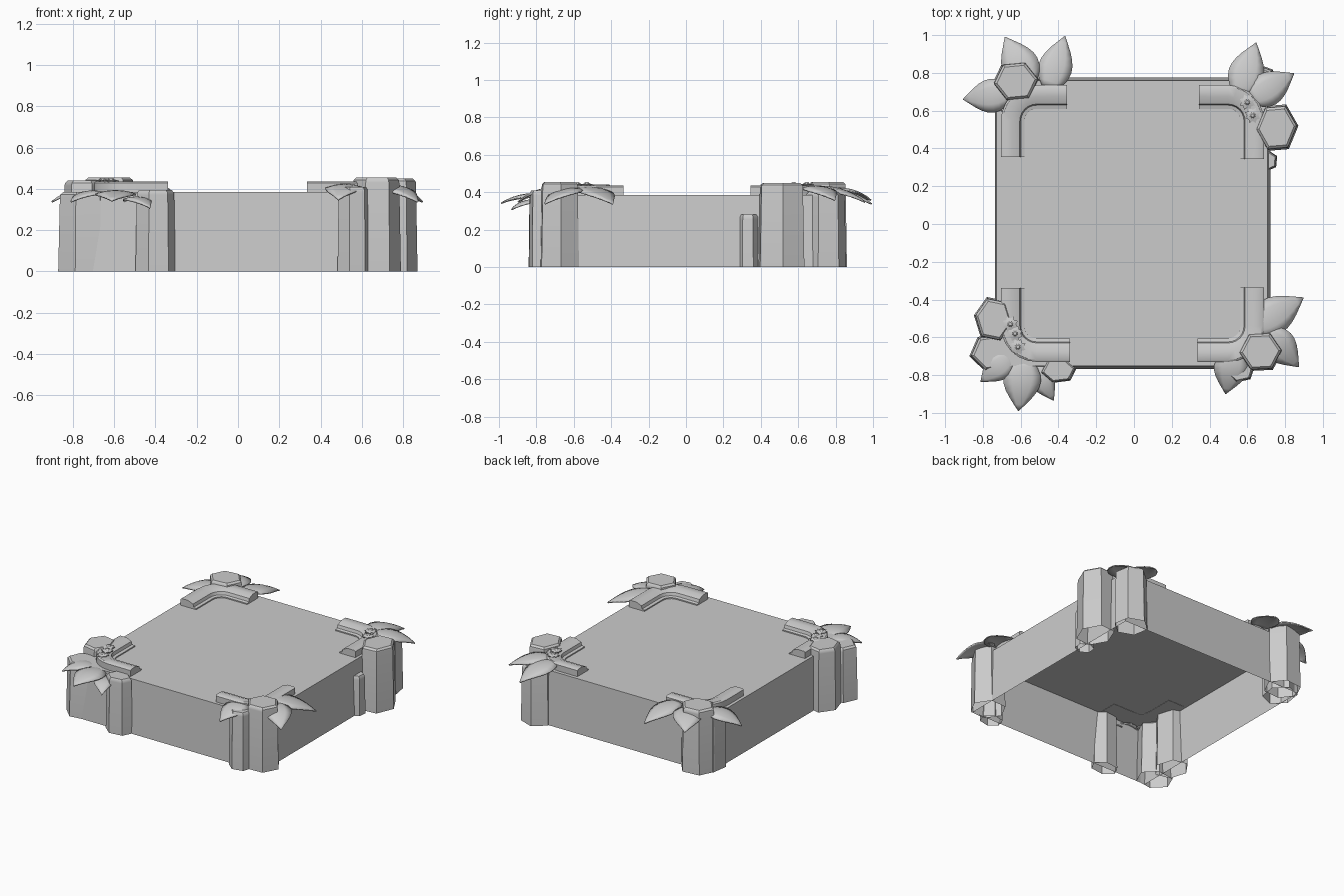
import bpy, bmesh, math
from mathutils import Vector

cube = bpy.data.objects.get("Cube")
if cube:
    bpy.data.objects.remove(cube, do_unlink=True)


def finish(name, bm, angle=35, recalc=True):
    if recalc:
        bmesh.ops.recalc_face_normals(bm, faces=bm.faces)
    mesh = bpy.data.meshes.new(name)
    bm.to_mesh(mesh)
    bm.free()
    obj = bpy.data.objects.new(name, mesh)
    bpy.context.collection.objects.link(obj)
    bpy.ops.object.select_all(action="DESELECT")
    obj.select_set(True)
    bpy.context.view_layer.objects.active = obj
    bpy.ops.object.shade_smooth_by_angle(angle=math.radians(angle))
    return obj


def loft(bm, rings, closed=True):
    """Join rows of points with quads and return the rows of vertices."""
    rows = [[bm.verts.new(p) for p in ring] for ring in rings]
    count = len(rows[0])
    for a, b in zip(rows, rows[1:]):
        for i in range(count if closed else count - 1):
            j = (i + 1) % count
            bm.faces.new((a[i], a[j], b[j], b[i]))
    return rows


def rectangle(x0, x1, y0, y1, z):
    return [(x0, y0, z), (x1, y0, z), (x1, y1, z), (x0, y1, z)]


def platform():
    # hollow slab with slightly sloping walls and an open underside
    bm = bmesh.new()
    rows = loft(bm, [rectangle(-0.735, 0.722, -0.768, 0.776, 0),
                     rectangle(-0.727, 0.708, -0.752, 0.76, 0.385)])
    bm.faces.new(rows[-1])
    finish("platform", bm)


def column(name, x, y, rx, ry, height, turn=0):
    # tapered six-sided pillar with a bevelled cap and an open base
    bm = bmesh.new()
    rings = []
    for scale, z in ((1.07, 0), (1, height - 0.025), (0.98, height - 0.012), (0.86, height)):
        ring = []
        for i in range(6):
            a = math.radians(turn + 60 * i)
            ring.append((x + rx * scale * math.cos(a), y + ry * scale * math.sin(a), z))
        rings.append(ring)
    rows = loft(bm, rings)
    bm.faces.new(rows[-1])
    finish(name, bm)


def corner_trim(name, sx, sy, ax, ay, end):
    # stepped moulding swept around a rounded corner
    profile = [(0, 0), (0, 0.045), (0.01, 0.052), (0.06, 0.052),
               (0.1, 0.036), (0.106, 0.015), (0.125, 0.01), (0.125, 0)]
    radius, steps = 0.19, 6

    def station(k):
        ring = []
        for d, z in profile:
            if k < 0:
                x, y = end, ay - d
            elif k > steps:
                x, y = ax - d, end
            else:
                a = math.pi / 2 * (1 - k / steps)
                x = ax - radius + (radius - d) * math.cos(a)
                y = ay - radius + (radius - d) * math.sin(a)
            ring.append((sx * x, sy * y, 0.383 + z))
        return ring

    bm = bmesh.new()
    rows = loft(bm, [station(k) for k in range(-1, steps + 2)])
    bm.faces.new(rows[0])
    bm.faces.new(rows[-1])
    finish(name, bm)


def leaf(name, base, tip, width, z_base, z_tip):
    # pointed, arched leaf with a raised midrib
    start, stop = Vector(base + (z_base,)), Vector(tip + (z_tip,))
    along = stop - start
    side = Vector((-along.y, along.x, 0)).normalized()
    segments = 8
    rings = []
    for i in range(segments + 1):
        t = i / segments
        half = width / 2 * max(0.02, math.sin(math.pi * (0.1 + 0.9 * t) ** 0.85))
        centre = start + along * t + Vector((0, 0, 0.12 * t * (1 - t)))
        rings.append([centre + side * half * s - Vector((0, 0, 0.18 * half * s * s))
                      for s in (1, 0.5, 0, -0.5, -1)])
    bm = bmesh.new()
    loft(bm, rings, closed=False)
    bmesh.ops.recalc_face_normals(bm, faces=bm.faces)
    if sum(f.normal.z for f in bm.faces) < 0:
        bmesh.ops.reverse_faces(bm, faces=bm.faces)
    obj = finish(name, bm, recalc=False)
    thick = obj.modifiers.new("thickness", "SOLIDIFY")
    thick.thickness = 0.008


def blossom(name, x, y, z, radius):
    # small star-shaped flower with a raised centre
    bm = bmesh.new()
    points = 16
    rings = []
    for scale, dz in ((0.8, 0), (1, 0.01), (0.35, 0.016), (0.2, 0.024)):
        ring = []
        for i in range(points):
            a = math.tau * i / points
            r = radius * scale * (1 if i % 2 or scale < 0.5 else 0.7)
            ring.append((x + r * math.cos(a), y + r * math.sin(a), z + dz))
        rings.append(ring)
    rows = loft(bm, rings)
    bm.faces.new(rows[0])
    bm.faces.new(rows[-1])
    finish(name, bm)


platform()

# corner mouldings
corner_trim("back_right_trim", -1, 1, 0.705, 0.735, 0.355)
corner_trim("back_left_trim", 1, 1, 0.688, 0.735, 0.345)
corner_trim("front_left_trim", 1, -1, 0.688, 0.73, 0.335)
corner_trim("front_right_trim", -1, -1, 0.705, 0.73, 0.34)

# clustered pillars: centre, radii, height, turn
column("back_right_tall_pillar", -0.625, 0.755, 0.118, 0.108, 0.455, 6)
column("back_right_low_pillar", -0.665, 0.68, 0.1, 0.115, 0.39, 20)
column("back_left_tall_pillar", 0.755, 0.51, 0.108, 0.128, 0.45, 4)
column("back_left_low_pillar", 0.65, 0.745, 0.105, 0.105, 0.4, 40)
column("back_left_stub", 0.7, 0.335, 0.06, 0.055, 0.28, 25)
column("front_left_tall_pillar", 0.67, -0.675, 0.112, 0.108, 0.455, 3)
column("front_left_low_pillar", 0.56, -0.775, 0.075, 0.062, 0.41, 15)
column("front_right_tall_pillar", -0.742, -0.505, 0.1, 0.118, 0.44, 50)
column("front_right_low_pillar", -0.745, -0.68, 0.12, 0.1, 0.385, 10)
column("front_right_side_pillar", -0.4, -0.775, 0.092, 0.066, 0.395, 10)

# drooping leaves: base, tip, width, base height, tip height
leaf("back_right_leaf_outer", (-0.66, 0.69), (-0.905, 0.66), 0.18, 0.41, 0.34)
leaf("back_right_leaf_middle", (-0.55, 0.74), (-0.683, 0.99), 0.2, 0.42, 0.36)
leaf("back_right_leaf_inner", (-0.45, 0.72), (-0.365, 0.995), 0.18, 0.42, 0.34)
leaf("back_left_leaf_inner", (0.56, 0.69), (0.647, 0.96), 0.19, 0.43, 0.35)
leaf("back_left_leaf_outer", (0.62, 0.66), (0.847, 0.797), 0.18, 0.43, 0.36)
leaf("front_left_leaf_side", (0.63, -0.55), (0.897, -0.39), 0.2, 0.43, 0.34)
leaf("front_left_leaf_outer", (0.7, -0.57), (0.873, -0.757), 0.18, 0.42, 0.34)
leaf("front_left_leaf_front", (0.53, -0.68), (0.485, -0.9), 0.18, 0.42, 0.35)
leaf("front_right_leaf_middle", (-0.58, -0.72), (-0.612, -0.99), 0.2, 0.38, 0.345)
leaf("front_right_leaf_outer", (-0.65, -0.7), (-0.812, -0.835), 0.15, 0.38, 0.34)
leaf("front_right_leaf_inner", (-0.53, -0.75), (-0.425, -0.935), 0.13, 0.35, 0.31)

# blossoms resting on two opposite corners
spots = [(0.6, 0.645), (0.628, 0.575), (-0.655, -0.53), (-0.63, -0.58), (-0.615, -0.65)]
for i, (x, y) in enumerate(spots):
    blossom("blossom_%d" % (i + 1), x, y, 0.43, 0.043)
